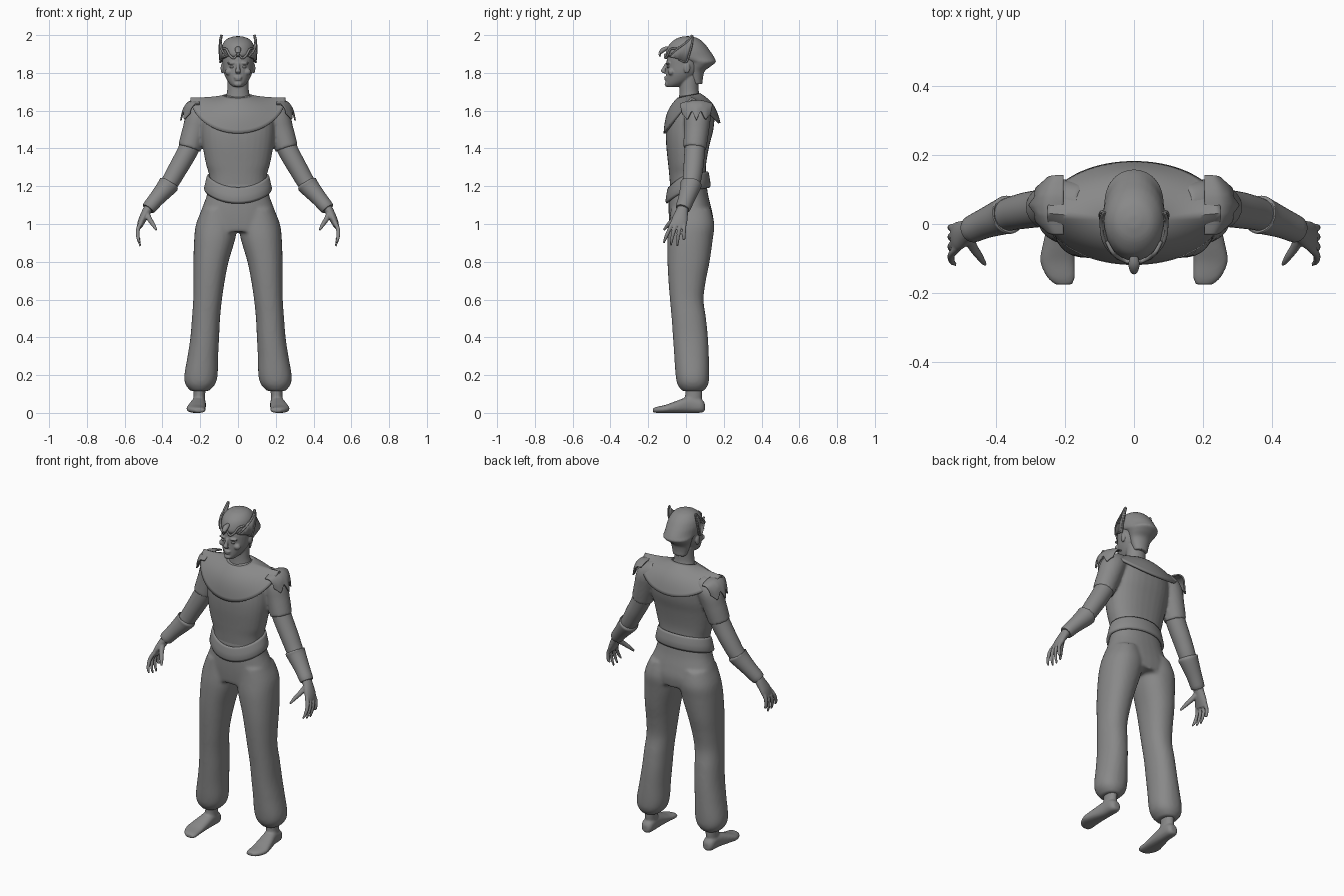
import bpy
import math
from mathutils import Vector

X, Y, Z = Vector((1, 0, 0)), Vector((0, 1, 0)), Vector((0, 0, 1))

if "Cube" in bpy.data.objects:
    bpy.data.objects.remove(bpy.data.objects["Cube"])

grey = bpy.data.materials.new("plain grey")
grey.use_nodes = True
GREY = (0.25, 0.25, 0.25, 1)
grey.diffuse_color = GREY
grey.node_tree.nodes["Principled BSDF"].inputs["Base Color"].default_value = GREY


def smooth_path(stations, steps=6):
    """Catmull-Rom interpolation of any number tuples."""
    result = []
    last = len(stations) - 1
    for i in range(last):
        p0, p1 = stations[max(i - 1, 0)], stations[i]
        p2, p3 = stations[i + 1], stations[min(i + 2, last)]
        for k in range(steps):
            t = k / steps
            result.append(tuple(
                b + t / 2 * (c - a + t * (2 * a - 5 * b + 4 * c - d + t * (3 * b - a - 3 * c + d)))
                for a, b, c, d in zip(p0, p1, p2, p3)))
    return result + [stations[last]]


def bridge(rows, count, closed=True):
    """Quads between successive rows of points."""
    span = count if closed else count - 1
    return [(r * count + i, r * count + (i + 1) % count,
             (r + 1) * count + (i + 1) % count, (r + 1) * count + i)
            for r in range(rows - 1) for i in range(span)]


def loft(stations, ref=Y, axis=None, power=2.0, sides=32, steps=6):
    """Tube through (x, y, z, half width, half depth) stations."""
    path = smooth_path(stations, steps)
    points = []
    for i, (x, y, z, a, b) in enumerate(path):
        before, after = path[max(i - 1, 0)], path[min(i + 1, len(path) - 1)]
        along = axis or (Vector(after[:3]) - Vector(before[:3])).normalized()
        u = ref.cross(along).normalized()
        v = along.cross(u)
        for k in range(sides):
            c, s = math.cos(math.tau * k / sides), math.sin(math.tau * k / sides)
            points.append(Vector((x, y, z))
                          + u * a * math.copysign(abs(c) ** (2 / power), c)
                          + v * b * math.copysign(abs(s) ** (2 / power), s))
    faces = bridge(len(path), sides)
    end = len(points) - sides
    faces += [tuple(reversed(range(sides))), tuple(range(end, len(points)))]
    return points, faces


def level(z, x0, x1, y0, y1):
    """Horizontal section from its extents."""
    return ((x0 + x1) / 2, (y0 + y1) / 2, z, (x1 - x0) / 2, (y1 - y0) / 2)


def column(rows, power=2.0):
    """Upright loft, symmetric about x = 0, from (z, half width, front, back)."""
    return loft([level(z, -w, w, f, b) for z, w, f, b in rows], axis=Z, power=power)


def ball(x, y, z, rx, ry, rz):
    rings = [math.pi * (k + 0.2) / 12.4 for k in range(13)]
    return loft([(x, y, z - rz * math.cos(t), rx * math.sin(t), ry * math.sin(t))
                 for t in rings], axis=Z, sides=20, steps=1)


def tube(points, radius):
    """Thin round strand, tapering slightly at its ends."""
    last = len(points) - 1
    return loft([(*p, radius * (0.6 if i in (0, last) else 1),) * 1 + (radius,)
                 for i, p in enumerate(points)], ref=Vector((0.1, 0.9, 0.3)), sides=10)


def build(name, pieces, mirror=False, voxel=0, relax=4, thick=0):
    """One object from several shells; voxel fuses them into a smooth skin."""
    points, faces = [], []
    for part_points, part_faces in pieces:
        offset = len(points)
        points += part_points
        faces += [tuple(i + offset for i in f) for f in part_faces]
    mesh = bpy.data.meshes.new(name)
    mesh.from_pydata(points, [], faces)
    mesh.materials.append(grey)
    obj = bpy.data.objects.new(name, mesh)
    bpy.context.collection.objects.link(obj)
    bpy.ops.object.select_all(action='DESELECT')
    bpy.context.view_layer.objects.active = obj
    obj.select_set(True)
    bpy.ops.object.shade_smooth_by_angle(angle=math.radians(50))
    if thick:
        obj.modifiers.new("thickness", 'SOLIDIFY').thickness = thick
        obj.modifiers["thickness"].offset = 0
    if mirror:
        obj.modifiers.new("mirror", 'MIRROR').use_mirror_merge = False
    if voxel:
        fuse = obj.modifiers.new("fuse", 'REMESH')
        fuse.mode, fuse.voxel_size, fuse.use_smooth_shade = 'VOXEL', voxel, True
        obj.modifiers.new("relax", 'SMOOTH').iterations = relax
    return obj


# Torso with short sleeves
torso = column([(1.14, .15, -.08, .105), (1.25, .152, -.088, .105), (1.32, .17, -.095, .107),
                (1.42, .188, -.105, .125), (1.5, .195, -.105, .145), (1.58, .19, -.09, .15),
                (1.64, .16, -.06, .13), (1.68, .07, -.03, .08)], 2.3)
sleeves = [loft([(s * x, y, z, r, r) for x, y, z, r in (
    (.14, .06, 1.61, .055), (.2, .06, 1.57, .07), (.23, .055, 1.49, .066), (.258, .046, 1.4, .061))])
    for s in (-1, 1)]
build("torso", [torso] + sleeves, voxel=.008)

# Trousers: hips flowing into two full legs gathered at the ankle
hips = column([(1.24, .148, -.082, .105), (1.15, .166, -.09, .118), (1.08, .192, -.092, .135),
               (1.02, .21, -.09, .146), (.96, .2, -.085, .14)], 2.3)
leg_rows = [(1.08, .03, .19, -.08, .13), (1, .004, .222, -.09, .15), (.92, .015, .232, -.098, .142),
            (.8, .05, .236, -.098, .125), (.7, .07, .236, -.093, .105), (.6, .085, .237, -.085, .093),
            (.5, .095, .244, -.076, .106), (.4, .1, .252, -.069, .116), (.3, .105, .267, -.062, .121),
            (.2, .108, .284, -.055, .123), (.15, .122, .278, -.045, .117), (.115, .155, .25, -.02, .095)]
legs = [loft([level(z, *sorted((s * a, s * b)), f, r) for z, a, b, f, r in leg_rows], axis=Z, power=2.2)
        for s in (-1, 1)]
build("trousers", [hips] + legs, voxel=.01)

# Waistband that dips at the front
band_points = []
for height, flare in ((0, .004), (.012, .01), (.04, .007), (.07, .004), (.082, 0)):
    for k in range(64):
        c, s = math.cos(math.tau * k / 64), math.sin(math.tau * k / 64)
        dip = -.065 * max(-s, 0) ** 1.5 + .02 * max(s, 0)
        lean = .01 * (1 - height / .08)
        band_points.append(Vector(((.156 + flare + lean) * c, .011 + (.1 + flare + lean / 2) * s,
                                   1.175 + height + dip)))
build("waistband", [(band_points, bridge(5, 64))], thick=.012)

# Bare feet
foot = loft([(.205, .1, .03, .018, .02), (.206, .08, .037, .034, .036), (.208, .02, .043, .038, .043),
             (.218, -.06, .03, .047, .03), (.222, -.11, .021, .05, .021), (.212, -.155, .016, .04, .016),
             (.204, -.176, .014, .024, .01)], ref=Z, axis=-Y, power=2.4)
ankle = loft([(.203, .04, .15, .034, .046), (.205, .04, .09, .031, .045), (.206, .03, .04, .034, .05)],
             axis=-Z)
build("feet", [foot, ankle], mirror=True, voxel=.006, relax=3)

# Forearms and bracers
build("forearms", [loft([(.235, .052, 1.45, .055, .055), (.275, .045, 1.37, .053, .054),
                         (.32, .038, 1.29, .05, .052), (.375, .024, 1.2, .045, .046),
                         (.47, -.015, 1.09, .03, .032)])], mirror=True)
build("bracers", [loft([(.362, .028, 1.218, .044, .046), (.365, .027, 1.213, .055, .056),
                        (.38, .022, 1.193, .052, .053), (.43, .003, 1.135, .042, .044),
                        (.472, -.016, 1.085, .037, .039), (.474, -.017, 1.082, .028, .03)], steps=3)],
      mirror=True)

# Hands with spread fingers
palm = loft([(.462, -.012, 1.1, .026, .028), (.482, -.02, 1.07, .024, .032), (.508, -.034, 1.02, .02, .042),
             (.522, -.042, .985, .014, .041)])
fingers = [loft([(.512, root, 1.01, .012, .011), (.53, root * .6 + tip * .4, .97, .011, .01),
                 (.529, root * .2 + tip * .8, .925, .009, .009), (.517, tip, end, .005, .005)], sides=12)
           for root, tip, end in ((-.07, -.118, .9), (-.05, -.08, .885), (-.028, -.046, .882),
                                  (-.008, -.012, .92))]
thumb = loft([(.485, -.03, 1.06, .016, .018), (.468, -.066, 1.025, .014, .014),
              (.448, -.095, .995, .011, .011), (.432, -.118, .968, .006, .006)], sides=12)
build("hands", [palm, thumb] + fingers, mirror=True, voxel=.0045, relax=2)

# Wide collar draped over chest, shoulders and back
collar_points = []
ROWS, SIDES = 13, 96
for r in range(ROWS):
    f = r / (ROWS - 1)
    for k in range(SIDES):
        c, s = math.cos(math.tau * k / SIDES), math.sin(math.tau * k / SIDES)
        bulge = math.sin(math.pi * f)
        x = (.072 + .18 * f) * c
        y_in, y_out = .015 + .057 * s, .032 + .145 * s
        drop = (.185 if s < 0 else .13) * abs(s) ** 1.1
        y = y_in + (y_out - y_in) * f + .016 * bulge * s
        z = 1.676 + .012 * s * (1 - f) + (-.012 - drop) * f + .02 * bulge * abs(s) - .004 * bulge
        collar_points.append(Vector((x, y, z)))
build("collar", [(collar_points, bridge(ROWS, SIDES))], thick=.012)

# Small looped ornament following the collar's front line


def on_chest(x, z):
    return (x, -.047 - .075 * ((1.665 - z) / .19) ** .8 + .9 * x * x, z)


loop = [on_chest(.017 * math.sin(t), 1.585 - .02 * math.cos(t))
        for t in (math.tau * k / 12 for k in range(13))]
build("chest_ornament", [tube(loop, .005),
                         tube([on_chest(x, 1.555) for x in (-.025, 0, .025)], .005),
                         tube([on_chest(0, z) for z in (1.565, 1.53, 1.505)], .004),
                         tube([on_chest(x, 1.505) for x in (-.01, 0, .01)], .004)])

# Pointed shoulder feathers under the collar
pad_points = []
for k in range(33):
    u = k / 16 - 1
    tooth = 1 - abs((u * 1.5 + .5) % 1 - .5) * 2
    reach = .5 + .5 * tooth * (1 - .35 * abs(u))
    for x, z in smooth_path([(.205, 1.652), (.255, 1.648), (.287, 1.61), (.303, 1.548)], 5):
        f = (1.652 - z) / .104
        pad_points.append(Vector((.205 + (x - .205) * (1 - .4 * u * u) * (.7 + .3 * reach),
                                  .055 + .085 * u * (1 - .15 * f), 1.655 - (1.655 - z) * reach - .02 * u * u)))
build("shoulder_feathers", [(pad_points, bridge(33, 16, closed=False))], mirror=True, thick=.008)

# Head, neck and facial features in one skin
neck = column([(1.64, .075, -.04, .09), (1.7, .058, -.035, .068), (1.78, .056, -.035, .07)])
skull = column([(1.724, .022, -.098, -.05), (1.74, .042, -.106, .0), (1.765, .06, -.106, .04),
                (1.8, .075, -.105, .07), (1.84, .081, -.104, .09), (1.88, .084, -.1, .1),
                (1.93, .078, -.085, .09), (1.97, .045, -.05, .06)])
nose = loft([(0, -.1, 1.852, .009, .01), (0, -.112, 1.83, .009, .011), (0, -.121, 1.81, .015, .012),
             (0, -.112, 1.798, .013, .01)], axis=-Z, sides=16)
face = [ball(0, -.106, 1.776, .023, .011, .006), ball(0, -.105, 1.765, .019, .011, .006),
        ball(0, -.1, 1.74, .022, .013, .014)]
for s in (-1, 1):
    face += [ball(s * .034, -.094, 1.851, .024, .014, .007), ball(s * .047, -.078, 1.805, .022, .018, .018),
             ball(s * .083, .005, 1.825, .009, .017, .028)]
build("head", [neck, skull, nose] + face, voxel=.0045, relax=2)
build("eyes", [ball(.032, -.0925, 1.831, .013, .009, .0065)], mirror=True)

# Close cap sweeping back and down to the nape
build("cap", [column([(1.74, .042, .03, .088), (1.775, .052, .015, .09), (1.81, .062, .005, .1),
                      (1.835, .074, .0, .132), (1.857, .084, -.01, .158), (1.875, .088, -.075, .153),
                      (1.89, .09, -.105, .145), (1.92, .09, -.103, .125), (1.955, .08, -.085, .098),
                      (1.982, .055, -.05, .065), (1.994, .018, -.01, .025)])], voxel=.006, relax=2)

# Side wings, brow crest and its trailing scrolls
wing = smooth_path([(-.085, 1.885, -.03), (-.05, 1.925, -.005), (-.012, 1.95, .001), (.015, 1.975, .002),
                    (.034, 2, -.004), (.032, 1.955, .004), (.018, 1.9, .004), (.0, 1.855, 0),
                    (-.025, 1.868, .0), (-.085, 1.885, -.03)], 4)[:-1]
build("wings", [([Vector((.09 + out, y, z)) for y, z, out in wing], [tuple(range(len(wing)))])],
      mirror=True, thick=.012)
build("wing_rims", [tube([(.093 + out, y, z) for y, z, out in wing[::3]], .005)], mirror=True)
build("brow_scrolls", [tube([(.004, -.112, 1.9), (.022, -.108, 1.878), (.045, -.097, 1.895),
                             (.062, -.082, 1.925), (.08, -.05, 1.93)], .006)], mirror=True)
build("crest_beak", [loft([(0, -.085, 1.935, .008, .006), (0, -.115, 1.925, .016, .012),
                           (0, -.137, 1.905, .011, .009), (0, -.137, 1.885, .002, .002)], ref=Z + Y * .3)])
